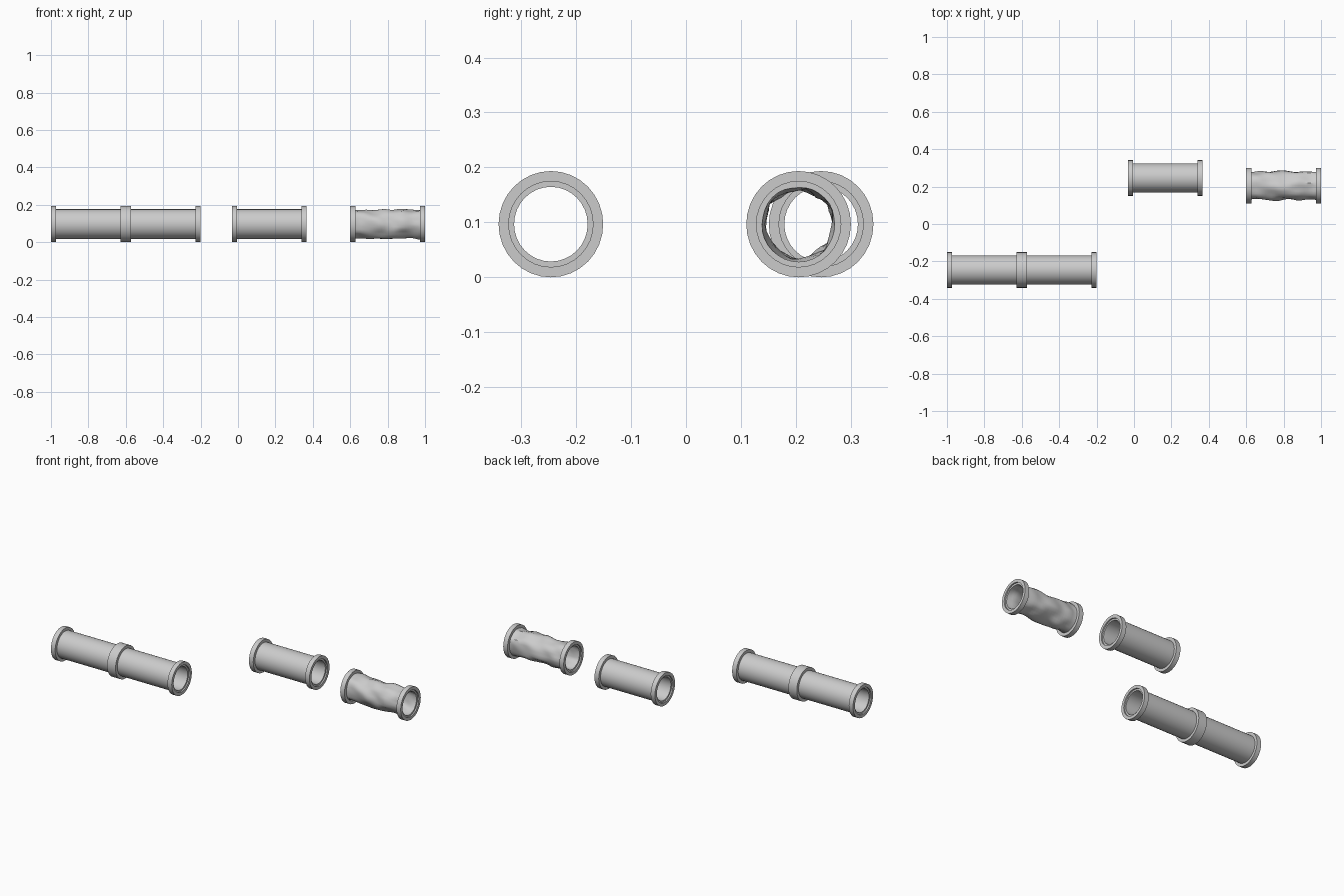
import bpy, bmesh, math
from mathutils import Vector, noise

if "Cube" in bpy.data.objects:
    bpy.data.objects.remove(bpy.data.objects["Cube"])

SIDES = 32
R_FLANGE, R_HOLE, R_OUT, R_IN = 0.0967, 0.078, 0.0795, 0.068
LENGTH, FLANGE_W, RECESS = 0.40, 0.028, 0.008
CZ = R_FLANGE


def lathe(name, profile, centre, dent=0.0):
    """Revolve a closed (x, radius) loop around the x axis, optionally dented."""
    bm = bmesh.new()
    rings = []
    for x, r in profile:
        fade = min(1.0, max(0.0, (LENGTH / 2 - abs(x)) / 0.04))
        ring = []
        for i in range(SIDES):
            a = 2 * math.pi * i / SIDES
            d = Vector((0, math.cos(a), math.sin(a)))
            rr = r
            if dent:
                p = Vector((x * 14, d.y * 1.8, d.z * 1.8))
                rr += dent * fade * (noise.noise(p) - 0.25)
            ring.append(bm.verts.new((x, d.y * rr * 0.985, d.z * rr)))
        rings.append(ring)
    for k, a in enumerate(rings):
        b = rings[(k + 1) % len(rings)]
        for i in range(SIDES):
            j = (i + 1) % SIDES
            bm.faces.new((a[i], b[i], b[j], a[j]))
    bmesh.ops.recalc_face_normals(bm, faces=bm.faces)
    me = bpy.data.meshes.new(name)
    bm.to_mesh(me)
    bm.free()
    ob = bpy.data.objects.new(name, me)
    ob.location = centre
    bpy.context.collection.objects.link(ob)
    bpy.ops.object.select_all(action='DESELECT')
    ob.select_set(True)
    bpy.context.view_layer.objects.active = ob
    bpy.ops.object.shade_smooth_by_angle(angle=math.radians(35))
    return ob


def pipe(name, x, y, dent=0.0):
    centre = (x, y, CZ)
    # hollow tube wall, subdivided along its length when dented
    h = LENGTH / 2 - RECESS
    n = 24 if dent else 1
    xs = [-h + 2 * h * i / n for i in range(n + 1)]
    wall = [(v, R_OUT) for v in xs] + [(v, R_IN) for v in reversed(xs)]
    lathe(name + "_tube", wall, centre, dent)
    # collar at each end
    for side, s in (("left", -1), ("right", 1)):
        e, i = s * LENGTH / 2, s * (LENGTH / 2 - FLANGE_W)
        ring = [(e, R_FLANGE), (i, R_FLANGE), (i, R_HOLE), (e, R_HOLE)]
        lathe(f"{name}_{side}_flange", ring, centre)


# two pipes joined end to end, one short pipe, one dented pipe
pipe("long_pipe_a", -0.80, -0.246)
pipe("long_pipe_b", -0.40, -0.246)
pipe("short_pipe", 0.167, 0.246)
pipe("dented_pipe", 0.80, 0.205, dent=0.011)
